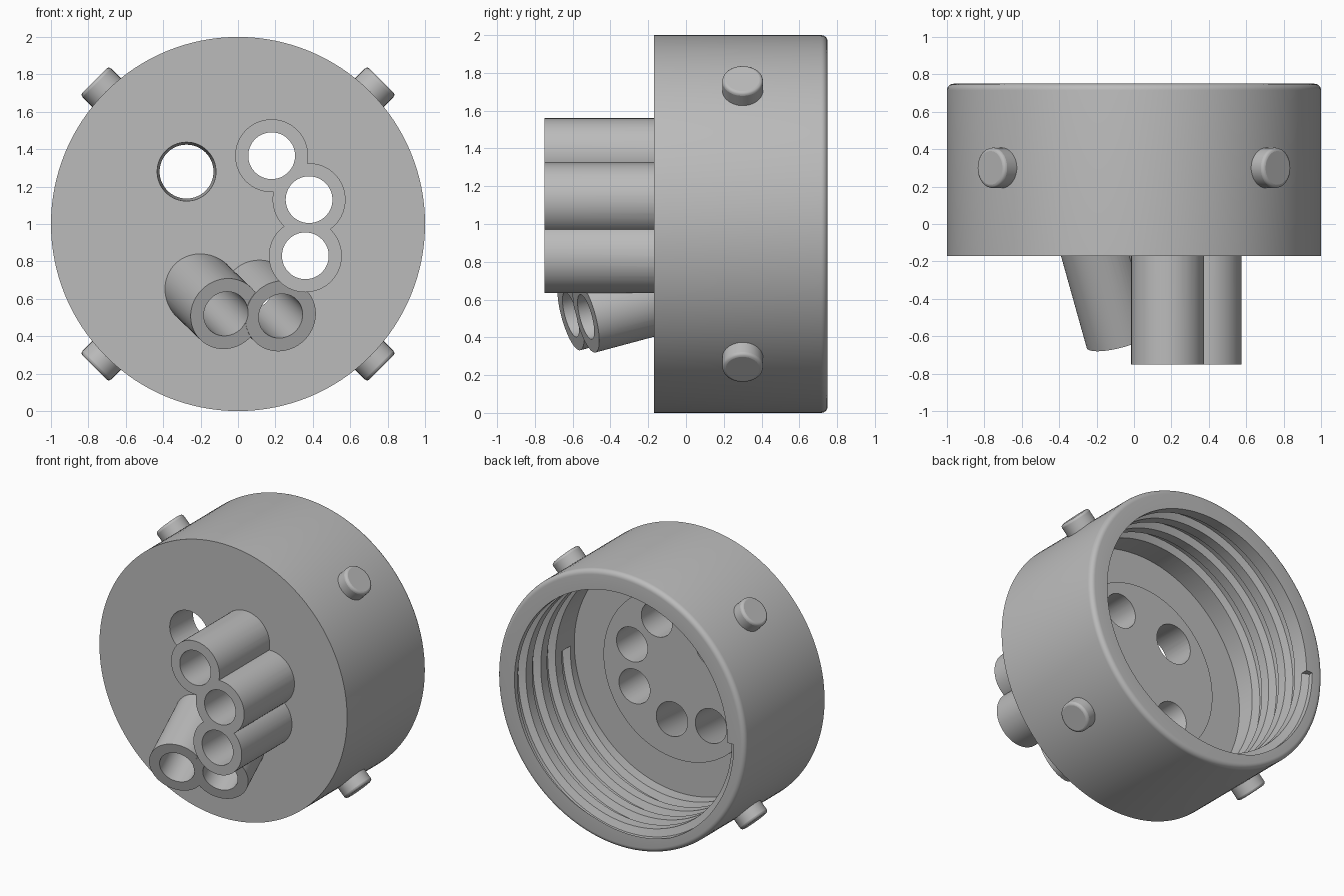
import bpy, bmesh, math
from mathutils import Vector

if "Cube" in bpy.data.objects:
    bpy.data.objects.remove(bpy.data.objects["Cube"])

grey = bpy.data.materials.new("plain grey")
grey.diffuse_color = (0.5, 0.5, 0.5, 1)
grey.use_nodes = True
grey.node_tree.nodes["Principled BSDF"].inputs["Base Color"].default_value = grey.diffuse_color


def finish(bm, name):
    bmesh.ops.remove_doubles(bm, verts=bm.verts, dist=1e-5)
    bmesh.ops.recalc_face_normals(bm, faces=bm.faces)
    me = bpy.data.meshes.new(name)
    bm.to_mesh(me)
    bm.free()
    me.materials.append(grey)
    ob = bpy.data.objects.new(name, me)
    bpy.context.collection.objects.link(ob)
    return ob


def rod(name, a, b, r1, r2=None):
    """Solid cylinder or cone from a to b."""
    a, b = Vector(a), Vector(b)
    d = b - a
    bm = bmesh.new()
    bmesh.ops.create_cone(bm, cap_ends=True, segments=64, radius1=r1,
                          radius2=r2 or r1, depth=d.length)
    bmesh.ops.rotate(bm, verts=bm.verts, matrix=d.to_track_quat('Z', 'Y').to_matrix())
    bmesh.ops.translate(bm, verts=bm.verts, vec=(a + b) / 2)
    return finish(bm, name)


def sweep(name, sections, closed):
    """Solid through a list of (angle, [(radius, y), ...]) sections about the cap axis."""
    bm = bmesh.new()
    rings = [[bm.verts.new((r * math.cos(t), y, 1 + r * math.sin(t))) for r, y in sec]
             for t, sec in sections]
    n = len(rings[0])
    for i in range(len(rings) - (0 if closed else 1)):
        p, q = rings[i], rings[(i + 1) % len(rings)]
        for j in range(n - 1 if closed else n):
            k = (j + 1) % n
            bm.faces.new((p[j], p[k], q[k], q[j]))
    if not closed:
        bm.faces.new(rings[0])
        bm.faces.new(rings[-1])
    bmesh.ops.dissolve_degenerate(bm, edges=bm.edges, dist=1e-6)
    return finish(bm, name)


def lathe(name, profile, seg=128):
    return sweep(name, [(2 * math.pi * i / seg, profile) for i in range(seg)], True)


def combine(target, tool, op):
    m = target.modifiers.new(op, 'BOOLEAN')
    m.operation, m.object, m.solver = op, tool, 'EXACT'
    bpy.context.view_layer.objects.active = target
    bpy.ops.object.modifier_apply(modifier=m.name)
    bpy.data.objects.remove(tool)


# Cap shell: flat front, rounded back rim, open bore with a raised floor disc
R, B, FLOOR, F = 1.0, 0.035, 0.08, -0.17
rim = [(R - B + B * math.cos(a), 0.75 - B + B * math.sin(a))
       for a in [math.radians(15 * i) for i in range(7)]]
cap = lathe("threaded_cap", [(0, F), (R, F)] + rim +
            [(0.86, 0.75), (0.86, FLOOR - 0.02), (0.61, FLOOR - 0.02), (0.61, FLOOR), (0, FLOOR)])

# Helical thread groove, open at the rim
PITCH, TURNS, STEPS = 0.17, 3.5, 96
groove = []
for i in range(int(TURNS * STEPS) + 1):
    y = 0.75 - PITCH * i / STEPS
    groove.append((math.pi + 2 * math.pi * i / STEPS,
                   [(0.83, y - 0.06), (0.91, y - 0.03), (0.91, y + 0.03), (0.83, y + 0.06)]))
combine(cap, sweep("groove_cutter", groove, False), 'DIFFERENCE')

# Three straight tubes and two slanted tubes, joined to the cap
axis = Vector((0.26, -0.93, -0.25)).normalized()
straight = [(0.18, 1.365), (0.38, 1.13), (0.36, 0.83)]
slanted = [Vector((-0.065, -0.61, 0.52)), Vector((0.228, -0.53, 0.508))]
for x, z in straight:
    combine(cap, rod("tube", (x, -0.75, z), (x, -0.05, z), 0.195), 'UNION')
for tip in slanted:
    combine(cap, rod("slanted_tube", tip, tip - axis * 0.56, 0.195), 'UNION')

# Bores through the tubes, and the plain tapered hole
for x, z in straight:
    combine(cap, rod("bore", (x, -0.9, z), (x, 0.3, z), 0.125), 'DIFFERENCE')
for tip in slanted:
    combine(cap, rod("slanted_bore", tip + axis * 0.03, tip - axis * 0.9, 0.122), 'DIFFERENCE')
combine(cap, rod("side_hole", (-0.275, F - 0.01, 1.28), (-0.275, 0.1, 1.28), 0.158, 0.143), 'DIFFERENCE')

# Four grip pegs around the rim
parts = [cap]
for i in range(4):
    t = math.radians(45 + 90 * i)
    d = Vector((math.cos(t), 0, math.sin(t)))
    c = Vector((0, 0.3, 1))
    peg = rod("grip_peg", c + d * 0.95, c + d * 1.085, 0.108)
    bev = peg.modifiers.new("rounded_edge", 'BEVEL')
    bev.width, bev.segments = 0.018, 3
    bev.limit_method, bev.angle_limit = 'ANGLE', math.radians(40)
    parts.append(peg)

for ob in parts:
    bpy.ops.object.select_all(action='DESELECT')
    ob.select_set(True)
    bpy.context.view_layer.objects.active = ob
    bpy.ops.object.shade_smooth_by_angle(angle=math.radians(30))
